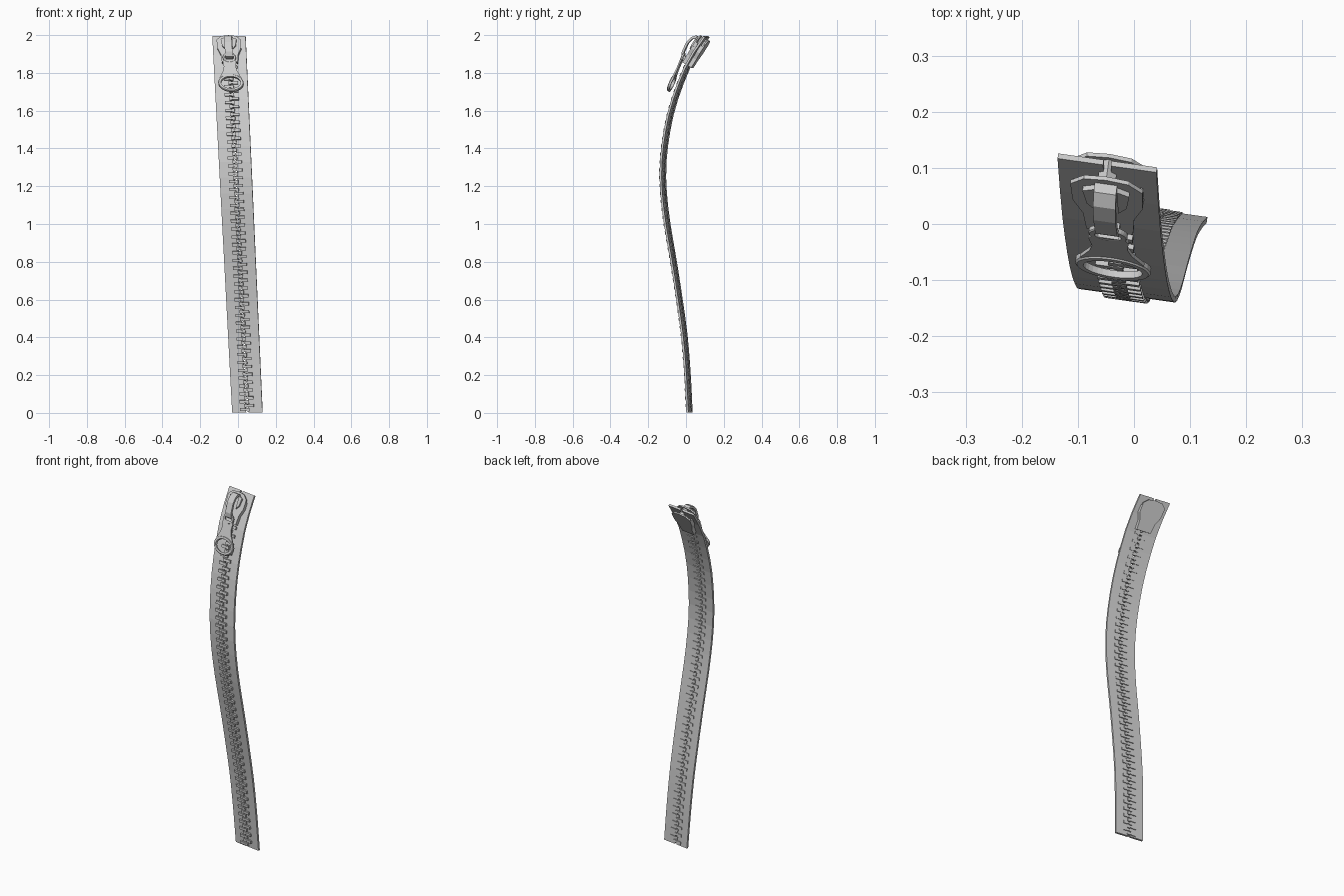
import bpy, bmesh, math
from mathutils import Vector

if "Cube" in bpy.data.objects:
    bpy.data.objects.remove(bpy.data.objects["Cube"])

mat = bpy.data.materials.new("plain grey")
mat.diffuse_color = (0.6, 0.6, 0.6, 1)
mat.use_nodes = True
mat.node_tree.nodes["Principled BSDF"].inputs["Base Color"].default_value = mat.diffuse_color

# centre line of the zip: (z, y); x falls evenly from bottom to top
PATH = [(0, .018), (.2, .008), (.4, -.008), (.6, -.035), (.8, -.066), (1, -.1),
        (1.15, -.118), (1.27, -.123), (1.4, -.115), (1.6, -.078), (1.8, -.008),
        (1.9, .045), (2, .114)]
ACROSS = Vector((.99, -.14, 0)).normalized()


def centre(z):
    i = max(k for k in range(len(PATH) - 1) if PATH[k][0] <= max(z, 0))

    def slope(k):
        a, b = PATH[max(k - 1, 0)], PATH[min(k + 1, len(PATH) - 1)]
        return (b[1] - a[1]) / (b[0] - a[0])
    (z0, y0), (z1, y1) = PATH[i], PATH[i + 1]
    h = z1 - z0
    t = (z - z0) / h
    y = ((2*t**3 - 3*t*t + 1)*y0 + (t**3 - 2*t*t + t)*h*slope(i)
         + (3*t*t - 2*t**3)*y1 + (t**3 - t*t)*h*slope(i + 1))
    return Vector((.05 - .049*z, y, z))


def frame(z):
    """Map (across, out, along) at height z to the world."""
    c = centre(z)
    along = (centre(z + .01) - centre(z - .01)).normalized()
    out = ACROSS.cross(along).normalized()
    return lambda u, v, s: c + ACROSS*u + out*v + along*s


def loft(bm, rings, closed=False):
    """Skin equal rings of points; cap the ends unless closed."""
    vs = [[bm.verts.new(p) for p in r] for r in rings]
    n = len(vs[0])
    for a, b in zip(vs, vs[1:] + ([vs[0]] if closed else [])):
        for i in range(n):
            bm.faces.new((a[i], a[(i+1) % n], b[(i+1) % n], b[i]))
    if not closed:
        bm.faces.new(vs[0][::-1])
        bm.faces.new(vs[-1])


def finish(name, bm):
    bmesh.ops.recalc_face_normals(bm, faces=bm.faces)
    me = bpy.data.meshes.new(name)
    bm.to_mesh(me)
    bm.free()
    me.materials.append(mat)
    ob = bpy.data.objects.new(name, me)
    bpy.context.collection.objects.link(ob)


def prism(bm, f, outline, v0, v1):
    loft(bm, [[f(u, v, s) for u, s in outline] for v in (v0, v1)])


def mirrored(half):
    return half + [(-u, s) for u, s in reversed(half) if u > 0]


# fabric tapes, left and right
for side, name in ((-1, "left_tape"), (1, "right_tape")):
    bm = bmesh.new()
    rings = []
    for k in range(25):
        z = .002 + k/24*1.99
        f = frame(z)
        w = .081 + .008*z/2
        rings.append([f(side*u, v, 0) for u, v in
                      ((.007, -.006), (w, -.006), (w, .005), (.007, .005))])
    loft(bm, rings)
    finish(name, bm)

# interlocking teeth
bm = bmesh.new()
for k in range(90):
    side = 1 if k % 2 else -1
    f = frame(.018 + k*.0208)
    shape = [(.037, -.008), (.037, .008), (.014, .008), (.005, .005), (-.003, .0095),
             (-.013, .0085), (-.013, -.0085), (-.003, -.0095), (.005, -.005), (.014, -.008)]
    prism(bm, f, [(side*u, s) for u, s in shape], -.010, .014)
finish("teeth", bm)

# slider plates, lower side flanges and inner wedge
S = frame(1.91)
bm = bmesh.new()
plate = mirrored([(0, .09), (.04, .085), (.065, .062), (.063, .01),
                  (.046, -.03), (.042, -.08)])
prism(bm, S, plate, .018, .026)
prism(bm, S, plate, -.03, -.022)
for m in (-1, 1):
    edge = [(.063, .05), (.063, .01), (.046, -.03), (.042, -.08),
            (.036, -.08), (.04, -.03), (.056, .01), (.056, .05)]
    prism(bm, S, [(m*u, s) for u, s in edge], .007, .02)
    prism(bm, S, [(m*u, s) for u, s in edge], -.024, -.009)
prism(bm, S, mirrored([(0, .085), (.016, .075), (.01, .03), (0, .015)]), -.024, .02)
finish("slider_body", bm)

# arched bridge on the front of the slider
bm = bmesh.new()
arch = [(.078, .02), (.076, .045), (.055, .062), (.02, .069), (-.035, .062), (-.058, .048),
        (-.06, .02), (-.048, .02), (-.046, .042), (-.03, .051), (.02, .057), (.048, .052),
        (.062, .04), (.064, .02)]
loft(bm, [[S(u, v, s) for s, v in arch] for u in (-.02, .02)])
for m in (-1, 1):
    prism(bm, S, [(m*.02, .07), (m*.042, .06), (m*.036, .02), (m*.02, .0)], .024, .036)
finish("slider_bridge", bm)


# pull tab: hangs from the bridge, slightly tilted towards the tape
def P(u, v, s):
    return S(u, v + .047 + .17*(s + .04), s)


def oval(bm, s0, ru, rs, iu, js, h):
    rings = []
    for k in range(32):
        a = k*math.pi/16
        c, d = math.cos(a), math.sin(a)
        rings.append([P(r*c, v, s0 + q*d) for r, q, v in
                      ((ru, rs, -h), (ru, rs, h*.5), (ru*.95, rs*.95, h),
                       (iu, js, h), (iu, js, -h))])
    loft(bm, rings, True)


bm = bmesh.new()
oval(bm, -.062, .035, .028, .024, .016, .005)
prism(bm, P, mirrored([(.03, -.072), (.036, -.085), (.032, -.115), (.038, -.14),
                       (.058, -.178), (.045, -.181), (.025, -.172), (0, -.168)]), -.004, .004)
oval(bm, -.206, .068, .047, .053, .034, .007)
finish("pull_tab", bm)
